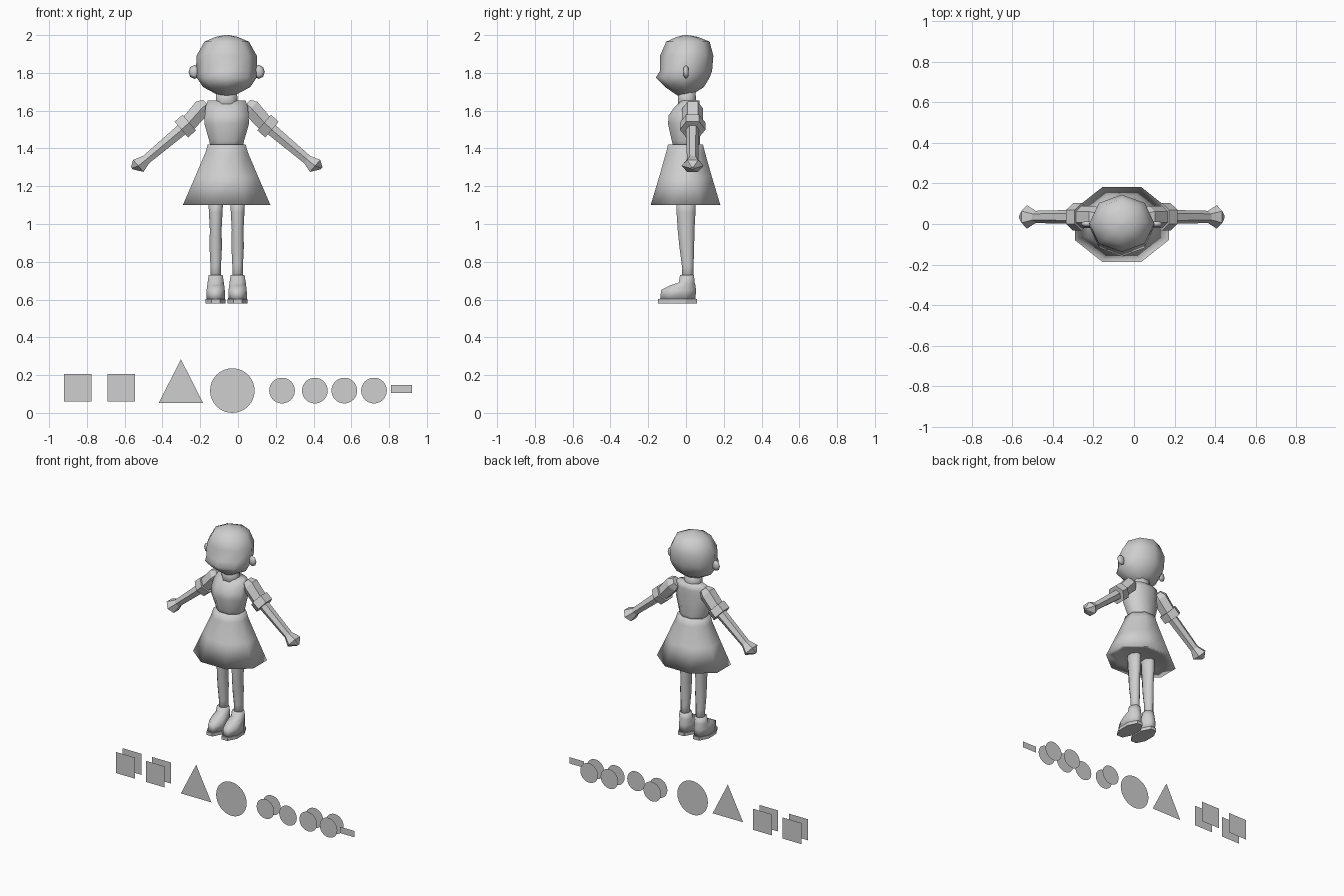
import bpy, math
from math import sin, cos, pi

if "Cube" in bpy.data.objects:
    bpy.data.objects.remove(bpy.data.objects["Cube"])

CX = -0.06   # centre line of the figure
grey = bpy.data.materials.new("light_grey")
grey.diffuse_color = (0.62, 0.62, 0.62, 1)
grey.use_nodes = True
grey.node_tree.nodes["Principled BSDF"].inputs["Base Color"].default_value = grey.diffuse_color


def add(name, verts, faces, smooth=False):
    me = bpy.data.meshes.new(name)
    me.from_pydata(verts, [], faces)
    me.materials.append(grey)
    for p in me.polygons:
        p.use_smooth = smooth
    ob = bpy.data.objects.new(name, me)
    bpy.context.collection.objects.link(ob)
    return ob


def skin(name, rings, smooth):
    """Join equal rings of points into a capped tube."""
    n = len(rings[0])
    verts = [p for r in rings for p in r]
    faces = [(k * n + i, k * n + (i + 1) % n, (k + 1) * n + (i + 1) % n, (k + 1) * n + i)
             for k in range(len(rings) - 1) for i in range(n)]
    faces += [tuple(reversed(range(n))), tuple(range(len(verts) - n, len(verts)))]
    return add(name, verts, faces, smooth)


def stack(name, rows, cx=CX, n=8, flat=True, smooth=True):
    """Horizontal rings from (z, half width, front y, back y), bottom to top."""
    ph, k = (pi / n, 1 / cos(pi / n)) if flat else (0, 1)
    rings = []
    for z, rx, y0, y1 in rows:
        cy, ry = (y0 + y1) / 2, (y1 - y0) / 2
        rings.append([(cx + rx * k * cos(ph + 2 * pi * i / n),
                       cy + ry * k * sin(ph + 2 * pi * i / n), z) for i in range(n)])
    return skin(name, rings, smooth)


# Head, neck, torso, skirt
stack("head", [(1.68, .03, -.045, .01), (1.69, .06, -.06, .04), (1.725, .125, -.11, .095),
               (1.775, .158, -.16, .125), (1.81, .162, -.138, .138), (1.89, .16, -.138, .145),
               (1.965, .118, -.105, .125), (1.99, .06, -.05, .065), (2.0, .01, -.01, .01)],
      flat=False)
stack("neck", [(1.60, .058, -.045, .055), (1.72, .055, -.04, .05)])
stack("torso", [(1.40, .085, -.065, .07), (1.44, .092, -.075, .075), (1.53, .118, -.095, .075),
                (1.575, .116, -.092, .075), (1.62, .112, -.06, .075), (1.655, .1, -.02, .07)])
stack("skirt", [(1.12, .17, -.13, .13), (1.10, .232, -.187, .182), (1.25, .167, -.142, .137),
                (1.38, .112, -.105, .1), (1.422, .1, -.095, .09)])

for side, s in (("right", -1), ("left", 1)):
    # Legs, boots, soles
    lx = CX + s * .058
    stack(side + "_leg", [(.68, .028, -.02, .04), (.78, .028, -.022, .04), (.88, .033, -.035, .043),
                          (.97, .031, -.044, .045), (1.06, .036, -.05, .05),
                          (1.15, .04, -.05, .05)], lx)
    stack(side + "_boot", [(.60, .05, -.137, .05), (.65, .048, -.132, .053), (.675, .045, -.085, .05),
                           (.69, .043, -.038, .046), (.73, .037, -.032, .042)], lx)
    stack(side + "_sole", [(.58, .053, -.147, .058), (.602, .053, -.147, .058)], lx, smooth=False)

    # Ear: thin disc facing forward
    ear = []
    for y, r in ((-.012, .6), (0, 1), (.012, .6)):
        ear.append([(CX + s * .17 + .032 * r * cos(2 * pi * i / 8 * s), y,
                     1.805 + .037 * r * sin(2 * pi * i / 8 * s)) for i in range(8)][::-s])
    skin(side + "_ear", ear, True)

    # Arm: six-sided sleeve, cuff, forearm and hand from (out, z, across, depth)
    parts = {"sleeve": [(.105, 1.635, .03, .035), (.132, 1.612, .047, .055), (.205, 1.53, .043, .055)],
             "cuff": [(.198, 1.537, .055, .068), (.24, 1.50, .055, .068)],
             "forearm": [(.225, 1.51, .032, .035), (.43, 1.338, .025, .03)],
             "hand": [(.425, 1.342, .025, .03), (.468, 1.308, .042, .058), (.502, 1.295, .008, .01)]}
    for part, rows in parts.items():
        rings = []
        for x, z, a, d in rows:
            ring = []
            for i in range(6):
                t = 2 * pi * i / 6
                w = a * 1.15 * sin(t)
                ring.append((CX + s * (x + .65 * w), .035 + d * cos(t), z + .76 * w))
            rings.append(ring[::-s])
        skin(side + "_" + part, rings, False)


# Row of flat shapes below the figure
def plate(name, pts, y):
    add(name, [(x, y, z) for x, z in pts], [tuple(range(len(pts)))])


def box(x0, x1, z0, z1):
    return [(x0, z0), (x1, z0), (x1, z1), (x0, z1)]


def disc(x, r, n=32):
    return [(x + r * cos(2 * pi * i / n), .118 + r * sin(2 * pi * i / n)) for i in range(n)]


FRONT, BACK = -.03, .04
for x in (-.848, -.618):
    for y in (FRONT, BACK):
        plate("square_plate", box(x - .073, x + .073, .06, .207), y)
plate("triangle_plate", [(-.42, .052), (-.185, .052), (-.302, .284)], FRONT)
plate("large_disc", disc(-.03, .118), FRONT)
for x, ys in ((.233, (FRONT, BACK)), (.407, (FRONT,)), (.563, (FRONT, BACK)), (.72, (FRONT, BACK))):
    for y in ys:
        plate("small_disc", disc(x, .068), y)
plate("bar_plate", box(.81, .922, .104, .148), FRONT)

# Make all closed parts face outward
import bmesh
for ob in bpy.context.collection.objects:
    if len(ob.data.polygons) > 1:
        bm = bmesh.new()
        bm.from_mesh(ob.data)
        bmesh.ops.recalc_face_normals(bm, faces=bm.faces[:])
        bm.to_mesh(ob.data)
        bm.free()
